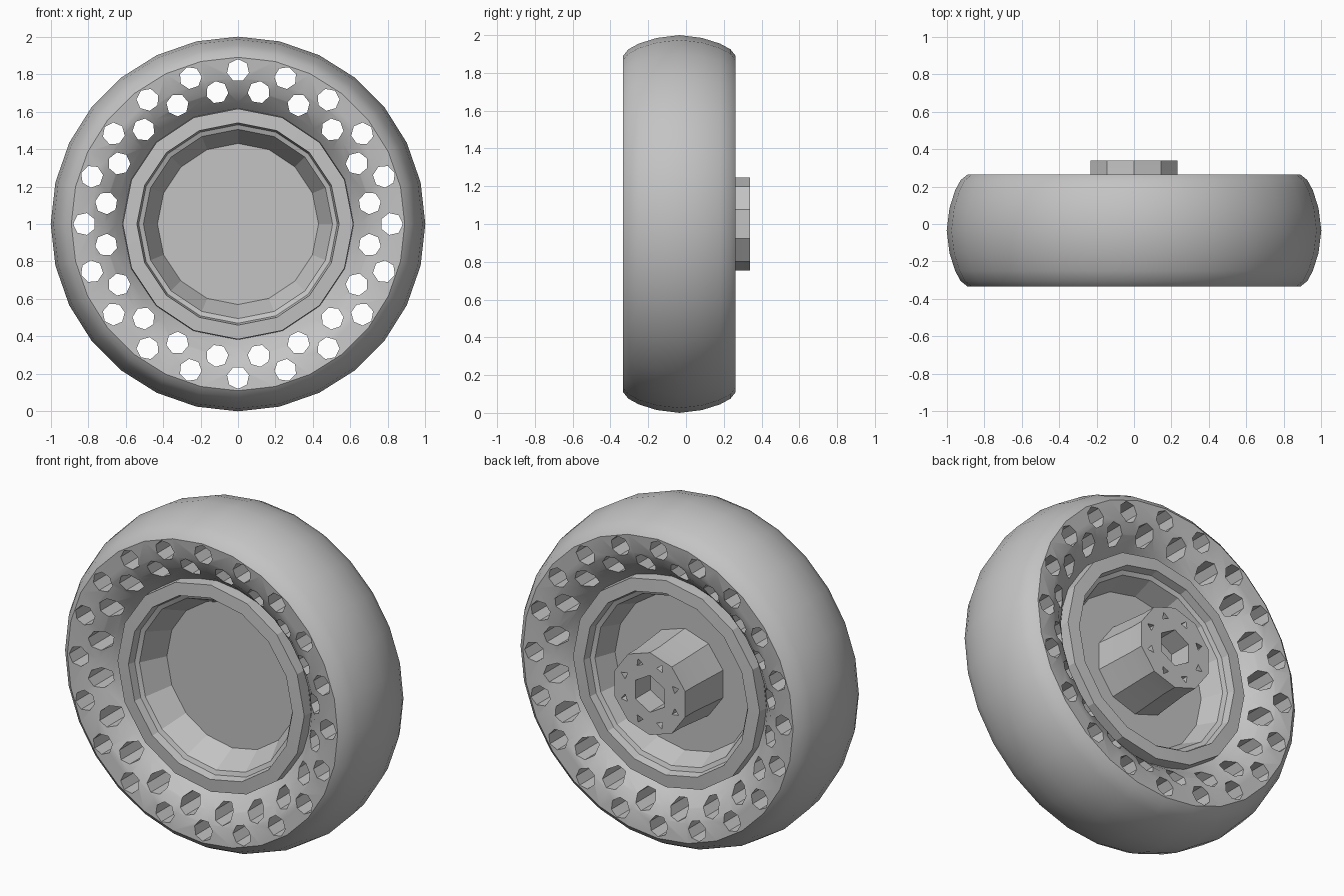
import bpy, bmesh
from math import sin, cos, tau, radians

MID = -0.035      # middle plane of the tyre along y
AXLE = 1.0        # axle height

default = bpy.data.objects.get("Cube")
if default:
    bpy.data.objects.remove(default, do_unlink=True)

grey = bpy.data.materials.new("plain_grey")
grey.use_nodes = True
colour = (0.55, 0.55, 0.55, 1)
grey.diffuse_color = colour
grey.node_tree.nodes["Principled BSDF"].inputs["Base Color"].default_value = colour


def lathe(bm, profile, sides, cx=0.0, cz=AXLE, turn=0.0, closed=False):
    """Revolve (radius, y) points about a line parallel to y."""
    rings = []
    for r, y in profile:
        if r == 0:
            rings.append([bm.verts.new((cx, y, cz))] * sides)
            continue
        angles = [turn + tau * i / sides for i in range(sides)]
        rings.append([bm.verts.new((cx + r * sin(a), y, cz + r * cos(a))) for a in angles])
    pairs = list(zip(rings, rings[1:]))
    if closed:
        pairs.append((rings[-1], rings[0]))
    for a, b in pairs:
        for i in range(sides):
            j = (i + 1) % sides
            corners = list(dict.fromkeys((a[i], a[j], b[j], b[i])))
            bm.faces.new(corners)


def prism(bm, radius, y0, y1, sides, **place):
    lathe(bm, [(0, y0), (radius, y0), (radius, y1), (0, y1)], sides, **place)


def hole_ring(bm, count, distance, radius, y0, y1, sides, phase=0.0):
    for i in range(count):
        a = phase + tau * i / count
        prism(bm, radius, y0, y1, sides, turn=a,
              cx=distance * sin(a), cz=AXLE + distance * cos(a))


def finish(bm, name):
    bmesh.ops.recalc_face_normals(bm, faces=bm.faces)
    mesh = bpy.data.meshes.new(name)
    bm.to_mesh(mesh)
    bm.free()
    mesh.materials.append(grey)
    obj = bpy.data.objects.new(name, mesh)
    bpy.context.collection.objects.link(obj)
    return obj


def cut(obj, cutter):
    """Apply a boolean difference and discard the cutter."""
    cutter.hide_render = True
    mod = obj.modifiers.new("holes", 'BOOLEAN')
    mod.operation = 'DIFFERENCE'
    mod.solver = 'EXACT'
    mod.object = cutter
    graph = bpy.context.evaluated_depsgraph_get()
    mesh = bpy.data.meshes.new_from_object(obj.evaluated_get(graph))
    obj.modifiers.clear()
    obj.data = mesh
    bpy.data.objects.remove(cutter, do_unlink=True)


def smooth(obj, degrees):
    bpy.ops.object.select_all(action='DESELECT')
    obj.select_set(True)
    bpy.context.view_layer.objects.active = obj
    bpy.ops.object.shade_smooth_by_angle(angle=radians(degrees))


# Tyre: rounded tread and dished sidewalls, mirrored about its middle plane
half = [(0.985, 0.12), (0.955, 0.215), (0.925, 0.27), (0.89, 0.298),
        (0.78, 0.287), (0.71, 0.255), (0.65, 0.2), (0.6, 0.14)]
front = [(r, MID - d) for r, d in half]
back = [(r, MID + d) for r, d in reversed(half)]
bm = bmesh.new()
lathe(bm, [(1.0, MID)] + front + back, 28, closed=True)
tyre = finish(bm, "tyre")

# Two staggered rows of holes through the tyre
bm = bmesh.new()
hole_ring(bm, 20, 0.82, 0.06, -0.6, 0.6, 7)
hole_ring(bm, 20, 0.712, 0.06, -0.6, 0.6, 7, phase=tau / 40)
cut(tyre, finish(bm, "tyre_hole_cutter"))
smooth(tyre, 35)

# Rim: raised lip on both sides, stepped bowl, closed centre disc
lip = [(0.62, 0.12), (0.615, 0.22), (0.54, 0.225), (0.53, 0.18), (0.505, 0.17)]
bowl_front = [(0.0, MID - 0.02), (0.43, MID - 0.02)]
bowl_back = [(0.46, MID + 0.045), (0.0, MID + 0.045)]
bm = bmesh.new()
lathe(bm, bowl_front + [(r, MID - d) for r, d in reversed(lip)]
      + [(r, MID + d) for r, d in lip] + bowl_back, 16)
rim = finish(bm, "rim")
smooth(rim, 20)

# Hub on the back, with a hexagonal socket and small bolt holes
bm = bmesh.new()
lathe(bm, [(0, 0.0), (0.265, 0.0), (0.245, 0.25), (0.245, 0.34), (0, 0.34)], 10)
hub = finish(bm, "hub")
bm = bmesh.new()
prism(bm, 0.11, 0.2, 0.5, 6)
hole_ring(bm, 8, 0.18, 0.025, 0.29, 0.5, 3, phase=tau / 16)
cut(hub, finish(bm, "hub_hole_cutter"))
smooth(hub, 25)
